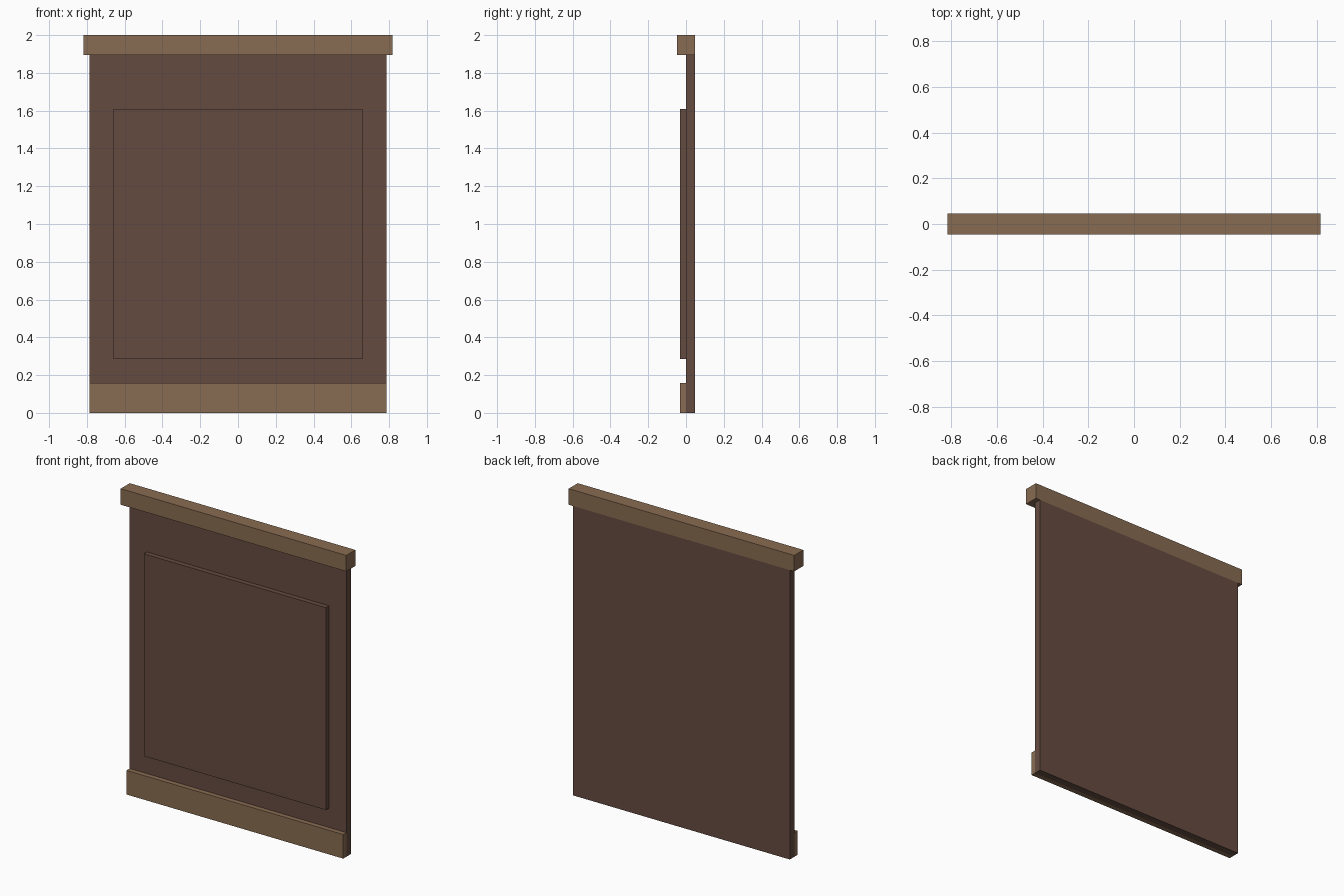
import bpy
import bmesh
from mathutils import Vector

if "Cube" in bpy.data.objects:
    bpy.data.objects.remove(bpy.data.objects["Cube"])


def linear(c):
    c /= 255
    return c / 12.92 if c <= 0.04045 else ((c + 0.055) / 1.055) ** 2.4


def material(name, rgb):
    mat = bpy.data.materials.new(name)
    mat.diffuse_color = (*[linear(c) for c in rgb], 1)
    mat.use_nodes = True
    mat.node_tree.nodes["Principled BSDF"].inputs["Base Color"].default_value = mat.diffuse_color
    return mat


def box(name, lo, hi, mat):
    """Box between two opposite corners."""
    lo, hi = Vector(lo), Vector(hi)
    bm = bmesh.new()
    bmesh.ops.create_cube(bm, size=1)
    bmesh.ops.scale(bm, vec=hi - lo, verts=bm.verts)
    mesh = bpy.data.meshes.new(name)
    bm.to_mesh(mesh)
    bm.free()
    mesh.materials.append(mat)
    obj = bpy.data.objects.new(name, mesh)
    obj.location = (lo + hi) / 2
    bpy.context.collection.objects.link(obj)
    return obj


dark = material("dark brown", (101, 75, 64))
light = material("light brown", (137, 108, 82))

HALF = 0.785      # half width of the wall
BACK = 0.047      # rear plane
FACE = -0.032     # front of the raised trim
RAIL_Z = 1.895    # underside of the top rail

# Wall slab, with the raised panel and baseboard on its front
box("wall", (-HALF, 0, 0), (HALF, BACK, RAIL_Z), dark)
box("raised_panel", (-0.66, FACE, 0.285), (0.66, 0, 1.61), dark)
box("baseboard", (-HALF, FACE, 0), (HALF, 0, 0.158), light)

# Overhanging top rail
box("top_rail", (-0.817, -BACK, RAIL_Z), (0.817, BACK, 2), light)
